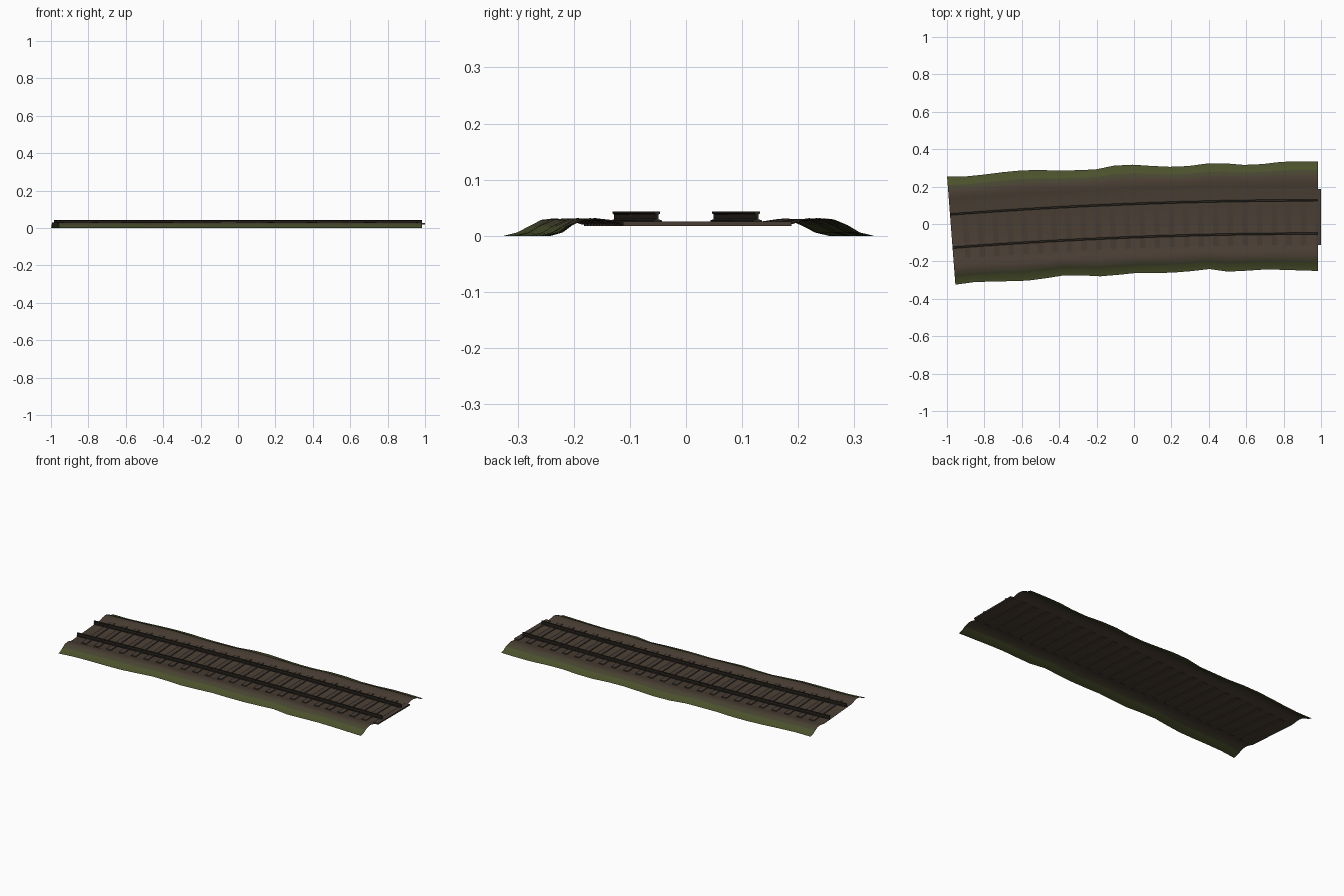
import bpy, bmesh, math, random
from mathutils import Vector, Matrix

if "Cube" in bpy.data.objects:
    bpy.data.objects.remove(bpy.data.objects["Cube"])

random.seed(4)
R, LENGTH = 25.6, 1.964          # gentle bend and its arc length
X_END, Y_END = 0.985, 0.038      # centre of the straight-facing right end


def mat(name, rgb):
    m = bpy.data.materials.new(name)
    m.diffuse_color = (*rgb, 1)
    m.use_nodes = True
    m.node_tree.nodes["Principled BSDF"].inputs["Base Color"].default_value = m.diffuse_color
    return m


BROWN = mat("gravel_brown", (0.070, 0.050, 0.035))
MIXED = mat("mossy_brown", (0.063, 0.058, 0.030))
GREEN = mat("moss_green", (0.070, 0.082, 0.025))
WOOD = mat("sleeper_brown", (0.064, 0.046, 0.036))
STEEL = mat("rail_steel", (0.024, 0.019, 0.014))


def on_track(s, d, z):
    """Point at arc length s from the right end, offset d sideways."""
    t = s / R
    return Vector((X_END - (R + d) * math.sin(t),
                   Y_END - R + (R + d) * math.cos(t), z))


def finish(bm, name, mats, smooth=None):
    me = bpy.data.meshes.new(name)
    bm.to_mesh(me)
    bm.free()
    for m in mats:
        me.materials.append(m)
    ob = bpy.data.objects.new(name, me)
    bpy.context.collection.objects.link(ob)
    if smooth:
        bpy.ops.object.select_all(action='DESELECT')
        ob.select_set(True)
        bpy.context.view_layer.objects.active = ob
        bpy.ops.object.shade_smooth_by_angle(angle=math.radians(smooth))
    return ob


# Ballast bed: hollow sheet with wavy outer edges (half widths in mm, left to right)
UPPER = [292, 285, 288, 294, 297, 294, 284, 282, 281, 297, 298,
         288, 280, 281, 292, 291, 281, 284, 295, 297, 295]
LOWER = [288, 282, 285, 290, 293, 286, 276, 281, 291, 287, 281,
         285, 286, 281, 272, 288, 285, 280, 282, 286, 289]
# (offset, height) from the outer foot to the flat middle
SIDE = [(0.290, 0), (0.266, 0.006), (0.246, 0.018), (0.222, 0.029),
        (0.198, 0.030), (0.172, 0.027), (0.150, 0.0205)]


def half_section(width):
    pts = []
    for k, (d, z) in enumerate(SIDE):
        w = max(0, 1 - k / 6)
        dz = random.uniform(-0.002, 0.0015) if 1 < k < 6 else 0
        pts.append((d + (width - 0.290) * w, z + dz))
    return pts


bm = bmesh.new()
rows = []
n = len(UPPER)
for i in range(n):
    s = LENGTH * (1 - i / (n - 1))
    up, low = half_section(UPPER[i] / 1000), half_section(LOWER[i] / 1000)
    section = up + [(-d, z) for d, z in reversed(low)]
    rows.append([bm.verts.new(on_track(s, d, z)) for d, z in section])
last = len(rows[0]) - 1
for a, b in zip(rows, rows[1:]):
    for k in range(last):
        f = bm.faces.new((a[k], a[k + 1], b[k + 1], b[k]))
        edge = min(k, last - 1 - k)
        f.material_index = 2 if edge < 2 else 1 if edge == 2 else 0
finish(bm, "ballast_bed", [BROWN, MIXED, GREEN], 60)

# Sleepers: one box per step, turned along the bend
bm = bmesh.new()
COUNT = 25
for i in range(COUNT):
    s = LENGTH * i / COUNT
    m = (Matrix.Translation(on_track(s, 0, 0.0215))
         @ Matrix.Rotation(s / R, 4, 'Z')
         @ Matrix.Diagonal((0.030, 0.300, 0.008, 1)))
    bmesh.ops.create_cube(bm, size=1, matrix=m)
finish(bm, "sleepers", [WOOD])

# Rails: foot, web and head profile swept along the bend
HALF = [(0.008, 0.0255), (0.008, 0.0275), (0.0022, 0.0295),
        (0.0022, 0.0380), (0.0048, 0.0395), (0.0048, 0.0437)]
PROFILE = HALF + [(-d, z) for d, z in reversed(HALF)]
for name, centre in (("rail_back", 0.089), ("rail_front", -0.089)):
    bm = bmesh.new()
    rings = [[bm.verts.new(on_track(LENGTH * i / 24, centre + d, z))
              for d, z in PROFILE] for i in range(25)]
    c = len(PROFILE)
    for a, b in zip(rings, rings[1:]):
        for k in range(c):
            bm.faces.new((a[k], a[(k + 1) % c], b[(k + 1) % c], b[k]))
    bm.faces.new(rings[0])
    bm.faces.new(rings[-1])
    bmesh.ops.recalc_face_normals(bm, faces=bm.faces)
    finish(bm, name, [STEEL], 30)
